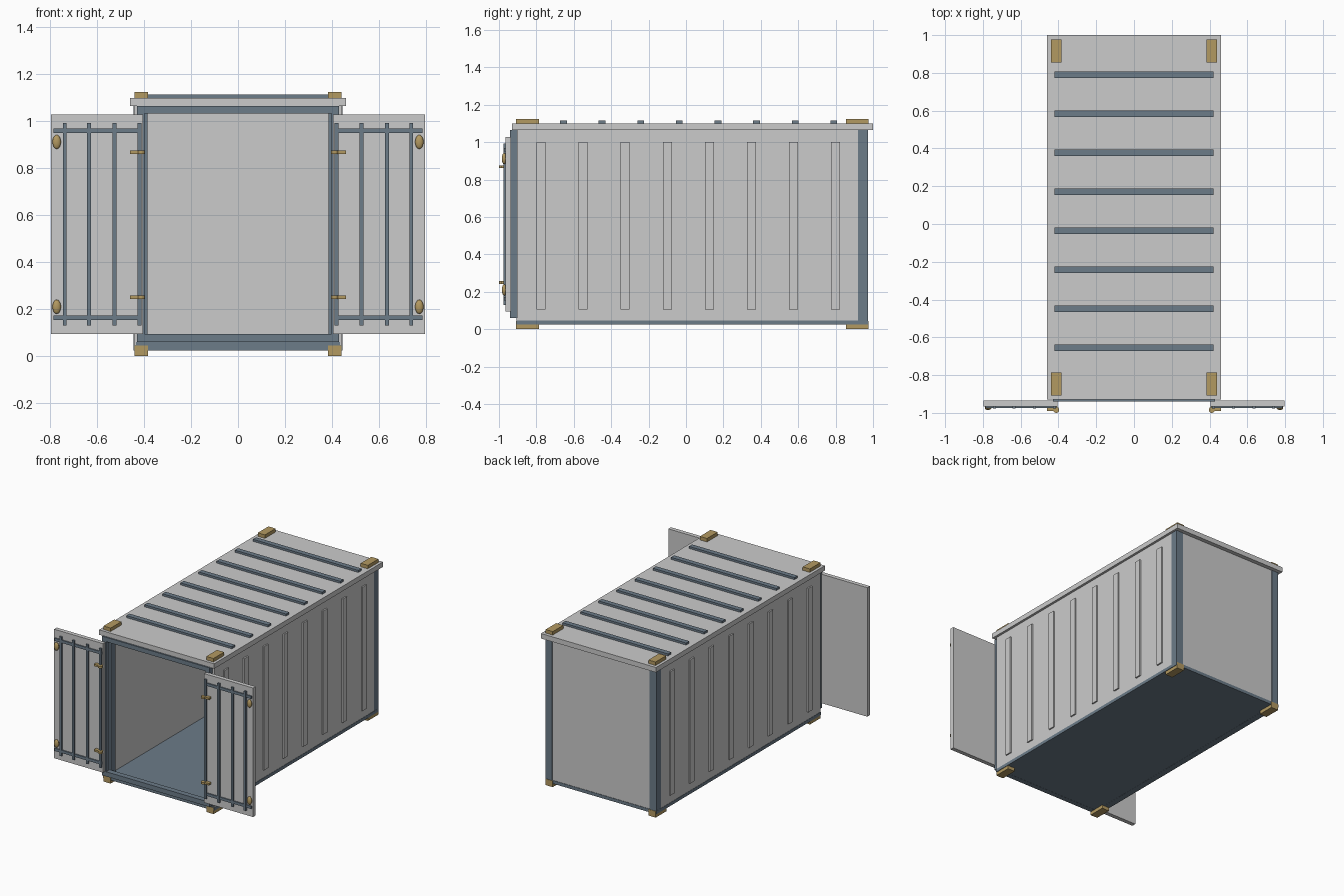
import bpy
from mathutils import Vector

if "Cube" in bpy.data.objects:
    bpy.data.objects.remove(bpy.data.objects["Cube"])


def material(name, rgb):
    m = bpy.data.materials.new(name)
    m.diffuse_color = (*rgb, 1)
    m.use_nodes = True
    m.node_tree.nodes["Principled BSDF"].inputs["Base Color"].default_value = m.diffuse_color
    return m


BLUE = material("blue_steel", (0.15, 0.20, 0.25))
BRASS = material("brass", (0.45, 0.32, 0.12))


def finish(ob, name, mat):
    ob.name = name
    if mat:
        ob.data.materials.append(mat)
    return ob


def box(name, x, y, z, mat=None):
    lo, hi = Vector((x[0], y[0], z[0])), Vector((x[1], y[1], z[1]))
    bpy.ops.mesh.primitive_cube_add(size=1, location=(lo + hi) / 2)
    ob = bpy.context.object
    for v in ob.data.vertices:
        v.co = v.co * (hi - lo)
    return finish(ob, name, mat)


def side(s, a, b):
    return tuple(sorted((s * a, s * b)))


# Shell: floor, back wall, roof
box("floor", (-0.435, 0.435), (-0.905, 0.965), (0.025, 0.06), BLUE)
box("back_wall", (-0.43, 0.43), (0.93, 0.97), (0.03, 1.07))
box("roof", (-0.46, 0.46), (-0.93, 1.0), (1.064, 1.10))

# Roof bars
for i in range(8):
    y = -0.655 + 0.2065 * i
    box("roof_bar", (-0.422, 0.422), (y - 0.018, y + 0.018), (1.09, 1.115), BLUE)

# Front door frame and end rails
box("frame_header", (-0.43, 0.43), (-0.94, -0.90), (1.034, 1.066), BLUE)
box("frame_sill", (-0.43, 0.43), (-0.94, -0.90), (0.06, 0.094), BLUE)
box("front_bottom_rail", (-0.43, 0.43), (-0.907, -0.87), (0.024, 0.047), BLUE)
box("back_bottom_rail", (-0.43, 0.43), (0.93, 0.973), (0.024, 0.047), BLUE)

for s in (-1, 1):
    # Side wall with ribs, rail and posts
    box("side_wall", side(s, 0.40, 0.443), (-0.904, 0.969), (0.028, 1.07))
    for i in range(8):
        y = -0.775 + 0.225 * i
        box("side_rib", side(s, 0.43, 0.453), (y - 0.024, y + 0.024), (0.105, 1.0))
    box("side_bottom_rail", side(s, 0.40, 0.445), (-0.907, 0.973), (0.024, 0.047), BLUE)
    box("back_post", side(s, 0.39, 0.444), (0.92, 0.973), (0.028, 1.066), BLUE)
    box("front_post", side(s, 0.385, 0.435), (-0.903, -0.85), (0.03, 1.066), BLUE)
    box("frame_jamb", side(s, 0.398, 0.43), (-0.94, -0.90), (0.06, 1.066), BLUE)

    # Corner castings
    for y0, y1 in ((-0.909, -0.787), (0.855, 0.976)):
        box("bottom_casting", side(s, 0.383, 0.441), (y0, y1), (0.0, 0.045), BRASS)
        box("top_casting", side(s, 0.383, 0.44), (y0, y1), (1.09, 1.125), BRASS)

    # Open door leaf with its bars
    box("door", side(s, 0.405, 0.796), (-0.965, -0.935), (0.095, 1.028))
    for x in (0.42, 0.526, 0.635, 0.738):
        box("door_upright", side(s, x - 0.008, x + 0.008), (-0.977, -0.96), (0.13, 0.993), BLUE)
    for z in (0.163, 0.959):
        box("door_crossbar", side(s, 0.41, 0.786), (-0.973, -0.96), (z - 0.01, z + 0.01), BLUE)

    # Door knobs and hinges
    for z in (0.21, 0.912):
        bpy.ops.mesh.primitive_uv_sphere_add(segments=16, ring_count=8, radius=1,
                                             location=(s * 0.772, -0.972, z))
        knob = finish(bpy.context.object, "door_knob", BRASS)
        knob.scale = (0.018, 0.013, 0.03)
        bpy.ops.object.shade_smooth_by_angle()
    for z in (0.25, 0.868):
        box("hinge_plate", side(s, 0.405, 0.46), (-0.99, -0.965), (z - 0.007, z + 0.007), BRASS)
        bpy.ops.mesh.primitive_cylinder_add(vertices=16, radius=0.016, depth=0.014,
                                            location=(s * 0.412, -0.984, z))
        finish(bpy.context.object, "hinge_barrel", BRASS)
